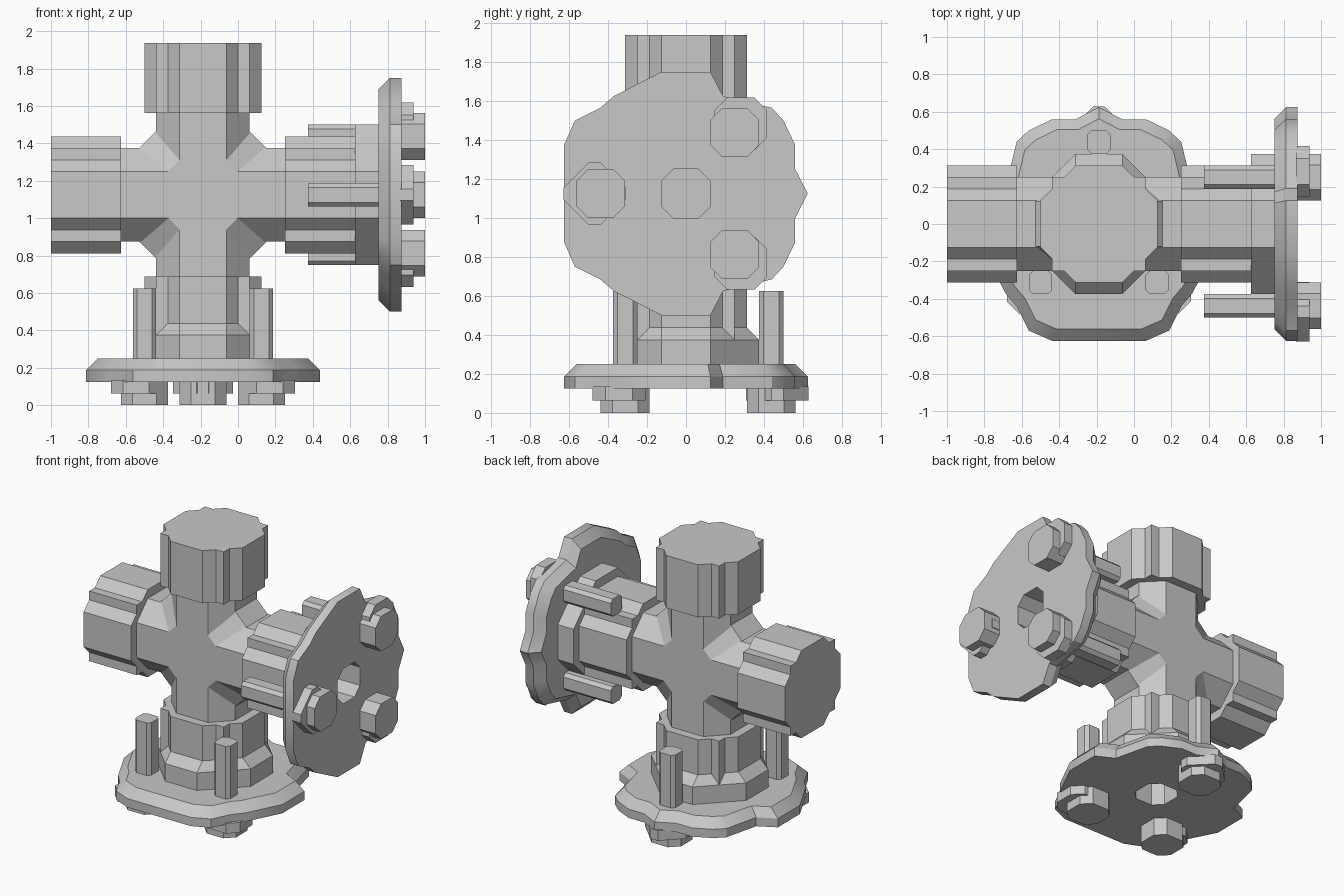
import bpy
import bmesh

scene_cube = bpy.data.objects.get("Cube")
if scene_cube:
    bpy.data.objects.remove(scene_cube, do_unlink=True)

# Single cast-metal colour
metal = bpy.data.materials.new("plain grey")
metal.use_nodes = True
GREY = (0.58, 0.58, 0.58, 1)
metal.diffuse_color = GREY
metal.node_tree.nodes["Principled BSDF"].inputs["Base Color"].default_value = GREY

CX, CZ = -0.1875, 1.125  # centre of the cross


def place(axis, t, u, v):
    """Local outline point (u, v) at distance t along a pipe axis."""
    if axis == "Z":
        return (CX + v, u, t)
    if axis == "X":
        return (t, u, CZ + v)
    return (CX + u, t, CZ + v)


def loft(name, axis, sections):
    """Closed solid through equal-sized outlines given as (t, outline)."""
    bm = bmesh.new()
    rings = [[bm.verts.new(place(axis, t, u, v)) for u, v in outline]
             for t, outline in sections]
    n = len(rings[0])
    for a, b in zip(rings, rings[1:]):
        for i in range(n):
            j = (i + 1) % n
            bm.faces.new((a[i], a[j], b[j], b[i]))
    bm.faces.new(rings[0][::-1])
    bm.faces.new(rings[-1])
    bmesh.ops.recalc_face_normals(bm, faces=bm.faces)
    mesh = bpy.data.meshes.new(name)
    bm.to_mesh(mesh)
    bm.free()
    mesh.materials.append(metal)
    obj = bpy.data.objects.new(name, mesh)
    bpy.context.collection.objects.link(obj)
    return obj


def prism(name, axis, t0, t1, outline):
    return loft(name, axis, [(t0, outline), (t1, outline)])


def quad(points):
    """Mirror a first-quadrant outline into all four quadrants."""
    back = points[::-1]
    return (points + [(-u, v) for u, v in back]
            + [(-u, -v) for u, v in points] + [(u, -v) for u, v in back])


def octagon(r, flat, u=0, v=0):
    return [(a + u, b + v) for a, b in quad([(r, flat), (flat, r)])]


def diamond(r):
    return [(r, 0), (0, r), (-r, 0), (0, -r)]


def scaled(outline, s):
    return [(u * s, v * s) for u, v in outline]


def select_only(obj):
    bpy.ops.object.select_all(action="DESELECT")
    obj.select_set(True)
    bpy.context.view_layer.objects.active = obj


def bore(obj, cutter):
    mod = obj.modifiers.new("bore", "BOOLEAN")
    mod.operation = "DIFFERENCE"
    mod.solver = "EXACT"
    mod.object = cutter
    select_only(obj)
    bpy.ops.object.modifier_apply(modifier=mod.name)


# Outlines
stem = octagon(0.25, 0.125)
collar = quad([(0.3125, 0.125), (0.25, 0.1875), (0.25, 0.25),
               (0.1875, 0.25), (0.125, 0.3125)])
half_plate = [(0.56, 0.125), (0.56, 0.25), (0.5, 0.375), (0.44, 0.44),
              (0.19, 0.5), (0.125, 0.625), (-0.125, 0.625), (-0.37, 0.5),
              (-0.44, 0.44), (-0.57, 0.375), (-0.625, 0.25)]
plate = ([(0.625, 0)] + half_plate
         + [(u, -v) for u, v in half_plate[::-1]])

# Crossing pipes, end caps and collars
prism("vertical_pipe", "Z", 0.5, 1.7, stem)
prism("horizontal_pipe", "X", -0.8, 0.5, stem)
prism("top_cap", "Z", 1.5625, 1.9375, collar)
prism("right_cap", "X", -1, -0.625, collar)
prism("bottom_collar", "Z", 0.375, 0.6875, collar)
prism("left_collar", "X", 0.25, 0.625, collar)

# Chamfered web in the corners of the cross
loft("corner_web", "Y", [(-0.25, diamond(0.31)), (-0.12, diamond(0.59)),
                         (0.12, diamond(0.59)), (0.25, diamond(0.31))])


def flange_end(name, axis, face, step, bolts):
    """Bored flange with hub ring, bolt heads and studs; step points inwards."""
    def at(d):
        return face + step * d

    flange = loft(name + "_flange", axis, [
        (at(0), plate), (at(0.0625), plate), (at(0.125), scaled(plate, 0.9))])
    hub = loft(name + "_hub", axis, [
        (at(0.12), octagon(0.375, 0.125)), (at(0.25), octagon(0.375, 0.125)),
        (at(0.25 if axis == "X" else 0.3125), octagon(0.3125, 0.125))]
        if axis == "Z" else [(at(0.12), octagon(0.375, 0.125)),
                             (at(0.25), octagon(0.375, 0.125))])
    cutter = prism("bore_cutter", axis, at(-0.1), at(0.28), octagon(0.125, 0.065))
    bore(flange, cutter)
    bore(hub, cutter)
    bpy.data.objects.remove(cutter, do_unlink=True)
    select_only(flange)
    bpy.ops.object.shade_smooth_by_angle(angle=0.5)

    for i, (u, v) in enumerate(bolts):
        tag = f"{name}_{i + 1}"
        prism(tag + "_bolt_head", axis, at(-0.125), at(0.01),
              octagon(0.125, 0.065, u, v))
        # Washers sit slightly outwards from the flange centre
        su = 0.045 if u > 0 else -0.045
        sv = 0 if v == 0 else (0.045 if v > 0 else -0.045)
        r, flat = (0.16, 0.03) if v == 0 else (0.135, 0.07)
        prism(tag + "_washer", axis, at(-0.0625), at(0.01),
              octagon(r, flat, u + su * 0.7, v + sv))
        prism(tag + "_stud", axis, at(0.1), at(0.5),
              octagon(0.0625, 0.04, u, v))


flange_end("left", "X", 0.875, -1,
           [(-0.4375, 0), (0.25, 0.3125), (0.25, -0.3125)])
flange_end("bottom", "Z", 0.125, 1,
           [(0.4375, 0), (-0.3125, 0.3125), (-0.3125, -0.3125)])
